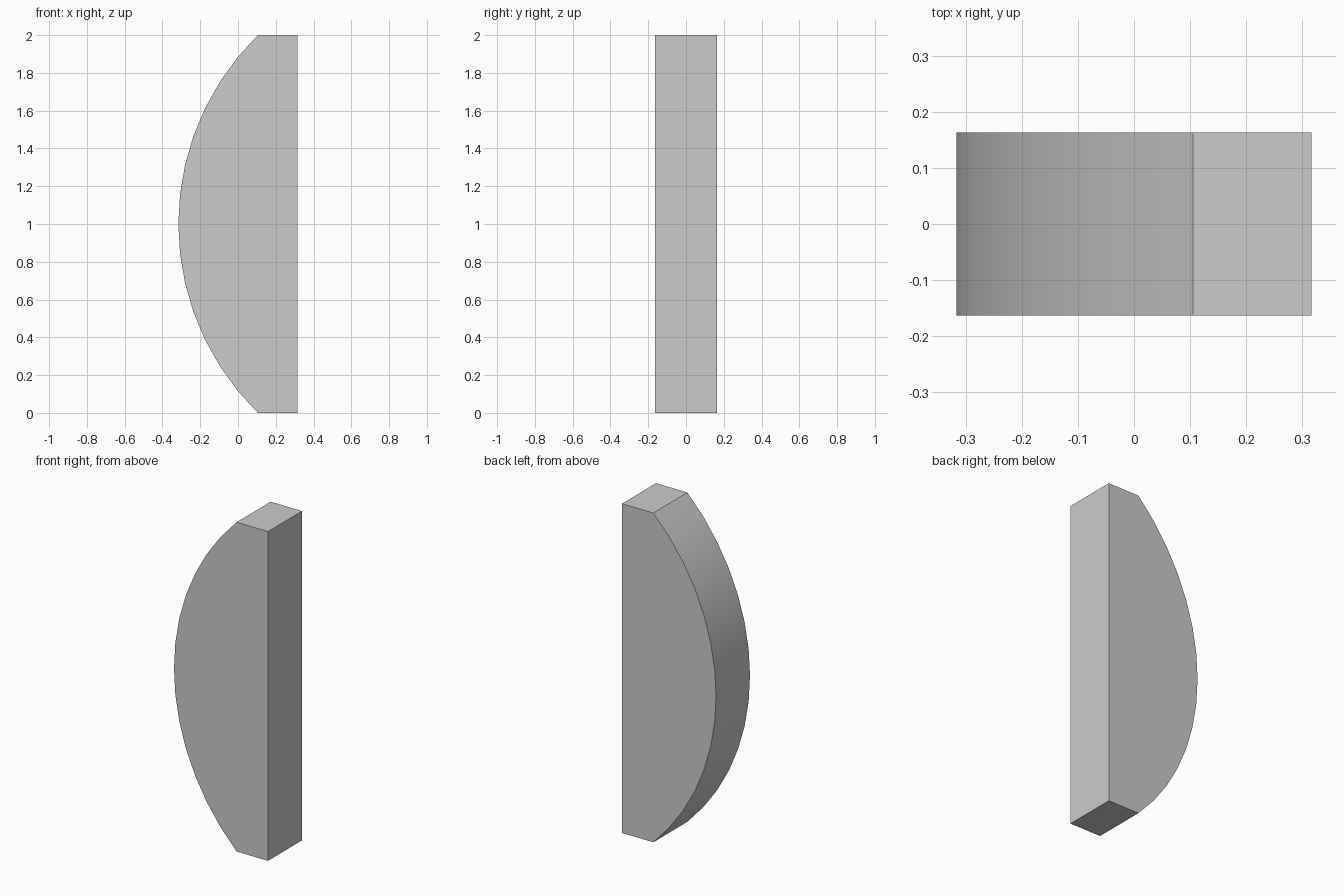
import bpy, bmesh, math

if "Cube" in bpy.data.objects:
    bpy.data.objects.remove(bpy.data.objects["Cube"])

HALF_W, HALF_D, HEIGHT = 0.316, 0.163, 2.0
EDGE_X = 0.105          # where the arc meets the flat ends
SEGMENTS = 14

# Arc through both end corners and the leftmost point
sag = EDGE_X + HALF_W
radius = (1 + sag * sag) / (2 * sag)
centre_x = radius - HALF_W
half_angle = math.asin(1 / radius)

# Side profile: flat back plus curved face
profile = [(HALF_W, 0), (HALF_W, HEIGHT)]
for i in range(SEGMENTS + 1):
    a = half_angle * (1 - 2 * i / SEGMENTS)
    profile.append((centre_x - radius * math.cos(a), 1 + radius * math.sin(a)))

# Extrude the profile through the depth
bm = bmesh.new()
face = bm.faces.new([bm.verts.new((x, -HALF_D, z)) for x, z in profile])
ext = bmesh.ops.extrude_face_region(bm, geom=[face], use_keep_orig=True)
moved = [v for v in ext["geom"] if isinstance(v, bmesh.types.BMVert)]
bmesh.ops.translate(bm, verts=moved, vec=(0, 2 * HALF_D, 0))
bmesh.ops.recalc_face_normals(bm, faces=bm.faces)

mesh = bpy.data.meshes.new("curved_block")
bm.to_mesh(mesh)
bm.free()
block = bpy.data.objects.new("curved_block", mesh)
bpy.context.collection.objects.link(block)

# Smooth the curved face, keep the corners sharp
bpy.context.view_layer.objects.active = block
block.select_set(True)
bpy.ops.object.shade_smooth_by_angle(angle=math.radians(30))
